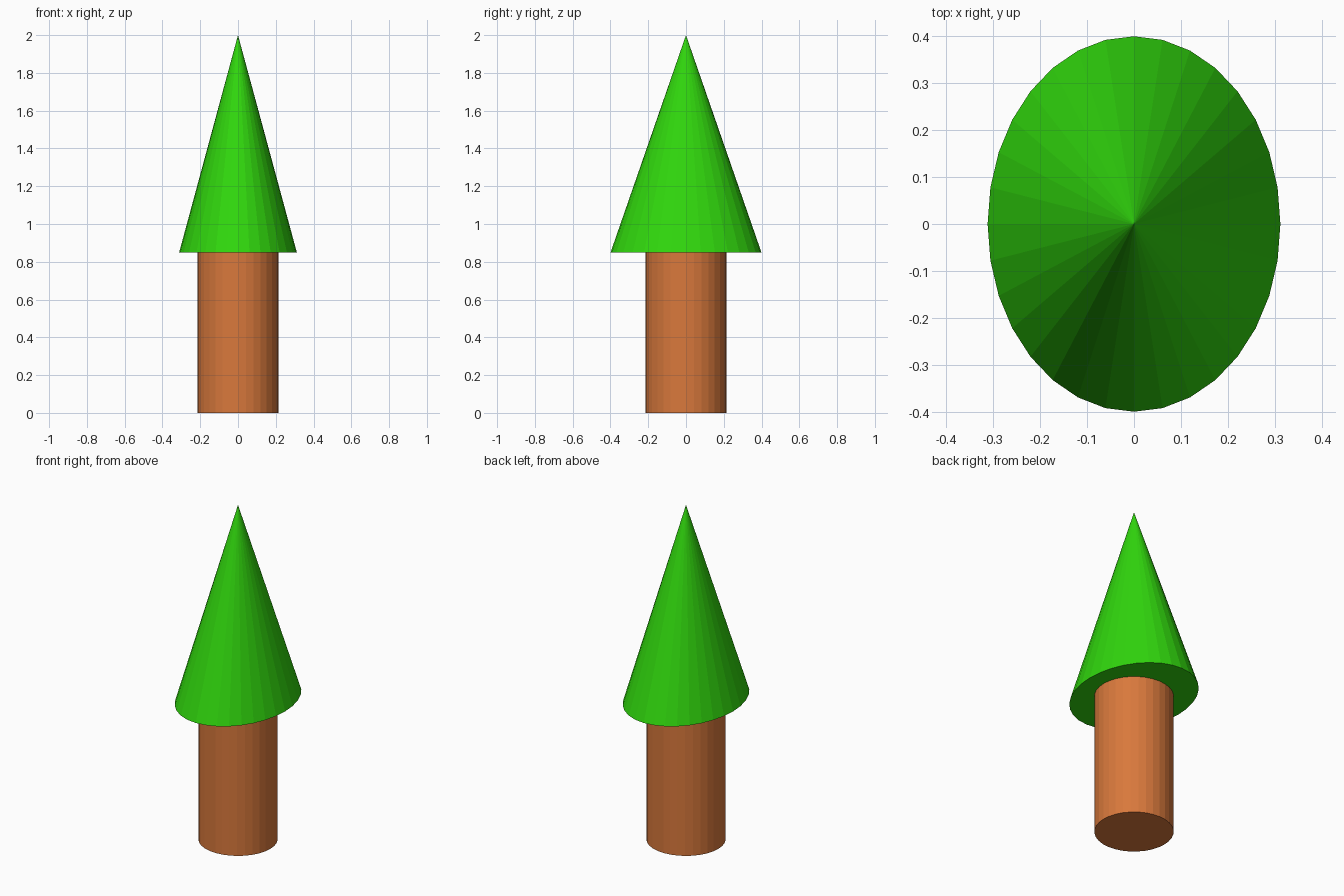
import bpy

if "Cube" in bpy.data.objects:
    bpy.data.objects.remove(bpy.data.objects["Cube"])

BASE = 0.848   # underside of the foliage
TOP = 2.0


def material(name, colour):
    mat = bpy.data.materials.new(name)
    mat.diffuse_color = (*colour, 1)
    mat.use_nodes = True
    mat.node_tree.nodes["Principled BSDF"].inputs["Base Color"].default_value = mat.diffuse_color
    return mat


def finish(name, mat):
    obj = bpy.context.object
    obj.name = name
    obj.data.materials.append(mat)
    return obj


# Trunk: faceted cylinder reaching the foliage
bpy.ops.mesh.primitive_cylinder_add(vertices=32, radius=0.215, depth=BASE,
                                    location=(0, 0, BASE / 2))
finish("trunk", material("bark", (0.69, 0.19, 0.045)))

# Foliage: oval cone, wider front to back
bpy.ops.mesh.primitive_cone_add(vertices=32, radius1=0.4, radius2=0,
                                depth=TOP - BASE,
                                location=(0, 0, (TOP + BASE) / 2))
foliage = finish("foliage", material("leaves", (0.03, 0.68, 0.004)))
foliage.scale.x = 0.312 / 0.4
